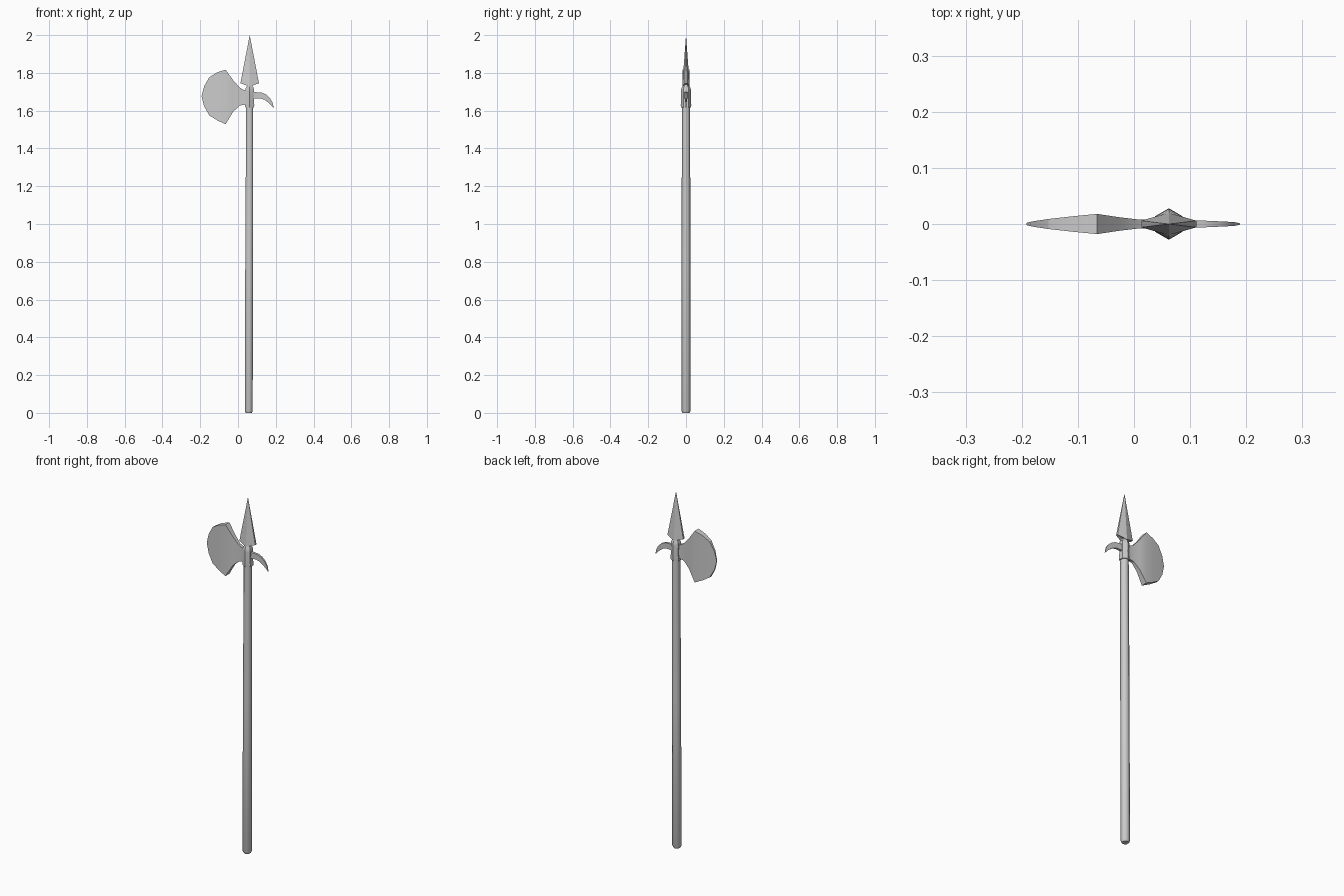
import bpy, math

if "Cube" in bpy.data.objects:
    bpy.data.objects.remove(bpy.data.objects["Cube"])

CX = 0.062  # axis of the pole


def make(name, verts, faces, smooth=None):
    mesh = bpy.data.meshes.new(name)
    mesh.from_pydata(verts, [], faces)
    mesh.validate()
    ob = bpy.data.objects.new(name, mesh)
    bpy.context.collection.objects.link(ob)
    bpy.ops.object.select_all(action='DESELECT')
    ob.select_set(True)
    bpy.context.view_layer.objects.active = ob
    bpy.ops.object.mode_set(mode='EDIT')
    bpy.ops.mesh.select_all(action='SELECT')
    bpy.ops.mesh.normals_make_consistent(inside=False)
    bpy.ops.object.mode_set(mode='OBJECT')
    if smooth:
        bpy.ops.object.shade_smooth_by_angle(angle=math.radians(smooth))
    return ob


def loft(name, rings, smooth=None):
    """Skin equal-sized rings of points and cap both ends."""
    n = len(rings[0])
    verts = [p for r in rings for p in r]
    faces = [(i * n + j, i * n + (j + 1) % n, (i + 1) * n + (j + 1) % n, (i + 1) * n + j)
             for i in range(len(rings) - 1) for j in range(n)]
    faces += [tuple(range(n)), tuple(range(len(verts) - n, len(verts)))]
    return make(name, verts, faces, smooth)


def hexagon(z, r, cx=CX):
    # corners point to +y and -y
    return [(cx + r * math.sin(k * math.pi / 3), r * math.cos(k * math.pi / 3), z) for k in range(6)]


def slab(x, top, bottom, half):
    return [(x, -half, top), (x, half, top), (x, half, bottom), (x, -half, bottom)]


# Six-sided pole with a small chamfer at the foot
loft("pole", [hexagon(0, 0.019, 0.057), hexagon(0.012, 0.024, 0.057),
              hexagon(0.85, 0.0235, 0.059), hexagon(1.64, 0.0215)], 65)

# Socket collar joining pole, blade and spike
loft("collar", [hexagon(z, r) for z, r in
                ((1.617, 0.027), (1.63, 0.028), (1.66, 0.0255), (1.70, 0.027),
                 (1.722, 0.024), (1.728, 0.018), (1.75, 0.016))], 40)

# Spear point: flattened six-sided pyramid with raised shoulders
W, D, S = 0.049, 0.020, 0.006
base = [(CX, D, 1.728), (CX + W, S, 1.745), (CX + W, -S, 1.745),
        (CX, -D, 1.728), (CX - W, -S, 1.745), (CX - W, S, 1.745)]
tip = (CX, 0, 2.0)
under = (CX, 0, 1.735)
make("spear_point", base + [tip, under],
     [(i, (i + 1) % 6, 6) for i in range(6)] + [((i + 1) % 6, i, 7) for i in range(6)])

# Axe blade: columns of x, top, bottom, half thickness
loft("axe_blade", [slab(*c) for c in (
    (0.055, 1.703, 1.633, 0.009),
    (0.030, 1.710, 1.631, 0.008),
    (0.008, 1.723, 1.626, 0.008),
    (-0.026, 1.762, 1.594, 0.012),
    (-0.066, 1.817, 1.528, 0.018),
    (-0.112, 1.802, 1.550, 0.0135),
    (-0.152, 1.777, 1.575, 0.009),
    (-0.179, 1.730, 1.622, 0.005),
    (-0.192, 1.680, 1.672, 0.002))], 20)

# Curved rear beak: upper point, lower point, half thickness
beak = (
    ((0.070, 1.702), (0.070, 1.660), 0.010),
    ((0.088, 1.698), (0.088, 1.664), 0.007),
    ((0.124, 1.696), (0.118, 1.665), 0.006),
    ((0.148, 1.686), (0.138, 1.659), 0.005),
    ((0.168, 1.668), (0.156, 1.646), 0.004),
    ((0.182, 1.645), (0.172, 1.632), 0.003),
    ((0.189, 1.617), (0.187, 1.615), 0.001))
loft("rear_beak", [[(u[0], -t, u[1]), (u[0], t, u[1]), (l[0], t, l[1]), (l[0], -t, l[1])]
                   for u, l, t in beak], 30)
